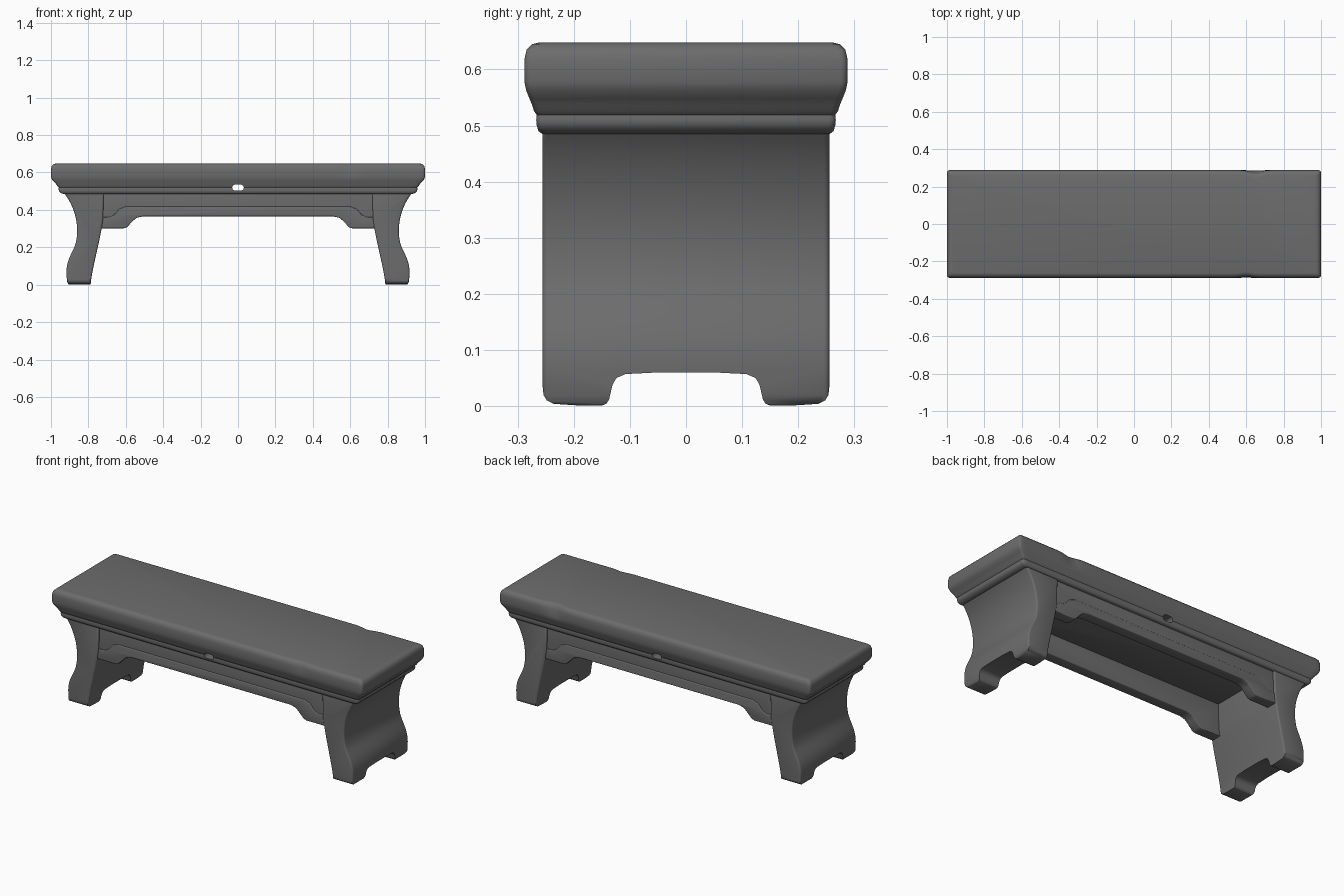
import bpy, bmesh, math
from mathutils import Vector

if "Cube" in bpy.data.objects:
    bpy.data.objects.remove(bpy.data.objects["Cube"])

wood = bpy.data.materials.new("dark grey wood")
wood.diffuse_color = (0.15, 0.15, 0.153, 1)
wood.use_nodes = True
wood.node_tree.nodes["Principled BSDF"].inputs["Base Color"].default_value = wood.diffuse_color


def finish(name, bm):
    bmesh.ops.recalc_face_normals(bm, faces=bm.faces)
    me = bpy.data.meshes.new(name)
    bm.to_mesh(me)
    bm.free()
    ob = bpy.data.objects.new(name, me)
    bpy.context.collection.objects.link(ob)
    me.materials.append(wood)
    return ob


def loft(name, rings):
    """Skin equal-length rings of points and cap both ends."""
    bm = bmesh.new()
    rings = [[bm.verts.new(p) for p in ring] for ring in rings]
    for a, b in zip(rings, rings[1:]):
        for i in range(len(a)):
            j = (i + 1) % len(a)
            bm.faces.new((a[i], a[j], b[j], b[i]))
    bm.faces.new(rings[0])
    bm.faces.new(rings[-1])
    return finish(name, bm)


def inset(pts, d):
    """Move a closed outline inward by d."""
    n = len(pts)
    area = sum(pts[i][0]*pts[(i+1) % n][1] - pts[(i+1) % n][0]*pts[i][1] for i in range(n))
    s = 1 if area > 0 else -1
    out = []
    for i, p in enumerate(pts):
        p = Vector(p)
        e0 = (p - Vector(pts[i-1])).normalized()
        e1 = (Vector(pts[(i+1) % n]) - p).normalized()
        n0, n1 = Vector((-e0.y, e0.x)), Vector((-e1.y, e1.x))
        out.append(p + (n0 + n1) * (s*d / max(0.5, 1 + n0.dot(n1))))
    return out


def slab(name, pts, y0, y1, r=0.0):
    """Outline in x, z extruded along y, with edges rounded by r."""
    y0, y1 = min(y0, y1), max(y0, y1)
    steps = [(y0, 0), (y1, 0)]
    if r:
        arc = [(r*(1 - math.sin(math.radians(a))), r*(1 - math.cos(math.radians(a))))
               for a in (0, 30, 60, 90)]
        steps = [(y0 + d, i) for i, d in arc] + [(y1 - d, i) for i, d in arc[::-1]]
    return loft(name, [[(p[0], y, p[1]) for p in inset(pts, i)] for y, i in steps])


def boolean(ob, cutter, operation):
    m = ob.modifiers.new("cut", "BOOLEAN")
    m.object, m.operation, m.solver = cutter, operation, "EXACT"
    bpy.ops.object.select_all(action="DESELECT")
    ob.select_set(True)
    bpy.context.view_layer.objects.active = ob
    bpy.ops.object.modifier_apply(modifier=m.name)
    bpy.data.objects.remove(cutter)


def smooth(ob, angle=38):
    bpy.ops.object.select_all(action="DESELECT")
    ob.select_set(True)
    bpy.context.view_layer.objects.active = ob
    bpy.ops.object.shade_smooth_by_angle(angle=math.radians(angle))


def bezier(p0, p1, p2, p3, n=12):
    out = []
    for i in range(n + 1):
        t = i / n
        w = ((1-t)**3, 3*t*(1-t)**2, 3*t*t*(1-t), t**3)
        out.append(tuple(sum(k*p[j] for k, p in zip(w, (p0, p1, p2, p3))) for j in (0, 1)))
    return out


def outline(hx, hy, r=0.012, n=80):
    """Rounded rectangle, long sides divided so that the edge can carry dents."""
    pts = []
    for sx, sy, start in ((1, 1, 0), (-1, 1, 90), (-1, -1, 180), (1, -1, 270)):
        for k in range(4):
            a = math.radians(start + 30*k)
            pts.append((sx*(hx - r) + r*math.cos(a), sy*(hy - r) + r*math.sin(a)))
        if sx*sy > 0:
            L = hx - r
            pts += [(sx*(L - 2*L*i/n), sy*hy) for i in range(1, n)]
    return pts


def dent(x, y, z):
    """Worn chips on the top edges of the long sides."""
    fade = max(0, min(1, (z - 0.57) / 0.06))
    if y > 0.2:
        y -= 0.015*fade*math.exp(-((x - 0.65) / 0.045)**2)
    elif y < -0.2:
        y += 0.008*fade*math.exp(-((x - 0.60) / 0.035)**2)
    return x, y, z


# Seat: solid moulded slab, lofted from the top down
levels = [(0.974, 0.262, 0.648), (0.986, 0.274, 0.645), (0.996, 0.284, 0.635),
          (1.0, 0.288, 0.618), (1.0, 0.288, 0.578), (0.995, 0.285, 0.563),
          (0.982, 0.279, 0.548), (0.971, 0.274, 0.536), (0.966, 0.271, 0.526),
          (0.958, 0.266, 0.519), (0.959, 0.267, 0.510), (0.957, 0.266, 0.500),
          (0.948, 0.263, 0.490), (0.930, 0.256, 0.485)]
seat = loft("seat", [[dent(x, y, z) for x, y in outline(hx, hy)] for hx, hy, z in levels])

# Small slot bored through from front to back
slot = [(s*0.015 + 0.016*math.cos(math.radians(a)), 0.519 + 0.016*math.sin(math.radians(a)))
        for s, start in ((1, -90), (-1, 90)) for a in range(start, start + 181, 30)]
boolean(seat, slab("slot_cutter", slot, -0.4, 0.4), "DIFFERENCE")
smooth(seat)

# Legs: curved slab at each end, trimmed to two rounded feet
outer = bezier((0.932, 0.492), (0.872, 0.42), (0.845, 0.31), (0.868, 0.22))
outer += bezier((0.868, 0.22), (0.880, 0.175), (0.917, 0.14), (0.917, 0.07), 8)[1:]
inner = bezier((0.788, 0.0), (0.782, 0.08), (0.745, 0.20), (0.722, 0.34), 10)
side = outer + [(0.915, 0.02), (0.908, 0.004), (0.902, 0.0)] + inner + [(0.718, 0.492)]
half = [(0.30, 0.60), (0.30, 0.30), (0.256, 0.04), (0.254, 0.020), (0.248, 0.010), (0.236, 0.004),
        (0.19, 0.001), (0.150, 0.001), (0.142, 0.004), (0.137, 0.012), (0.131, 0.038),
        (0.124, 0.050), (0.108, 0.057), (0.05, 0.060)]
feet = half + [(-y, z) for y, z in reversed(half)]
for label, s in (("left", -1), ("right", 1)):
    leg = slab(label + "_leg", [(s*x, z) for x, z in side], -0.256, 0.256, 0.010)
    trim = loft("trim", [[(x, y, z) for y, z in feet] for x in (s*0.6, s*1.1)])
    boolean(leg, trim, "INTERSECT")
    smooth(leg)

# Aprons: stepped rails between the legs, each with a raised lower band
low = [(0.75, 0.301), (0.612, 0.301), (0.594, 0.307), (0.562, 0.341), (0.543, 0.357), (0.51, 0.365)]
high = [(0.75, 0.360), (0.685, 0.362), (0.66, 0.375), (0.635, 0.405), (0.60, 0.418)]
low += [(-x, z) for x, z in reversed(low)]
high += [(-x, z) for x, z in reversed(high)]
for label, s in (("front", -1), ("back", 1)):
    rail = slab(label + "_apron", low + [(-0.75, 0.492), (0.75, 0.492)], s*0.188, s*0.245, 0.004)
    band = slab(label + "_apron_band", low + high[::-1], s*0.215, s*0.250, 0.005)
    smooth(rail)
    smooth(band)
